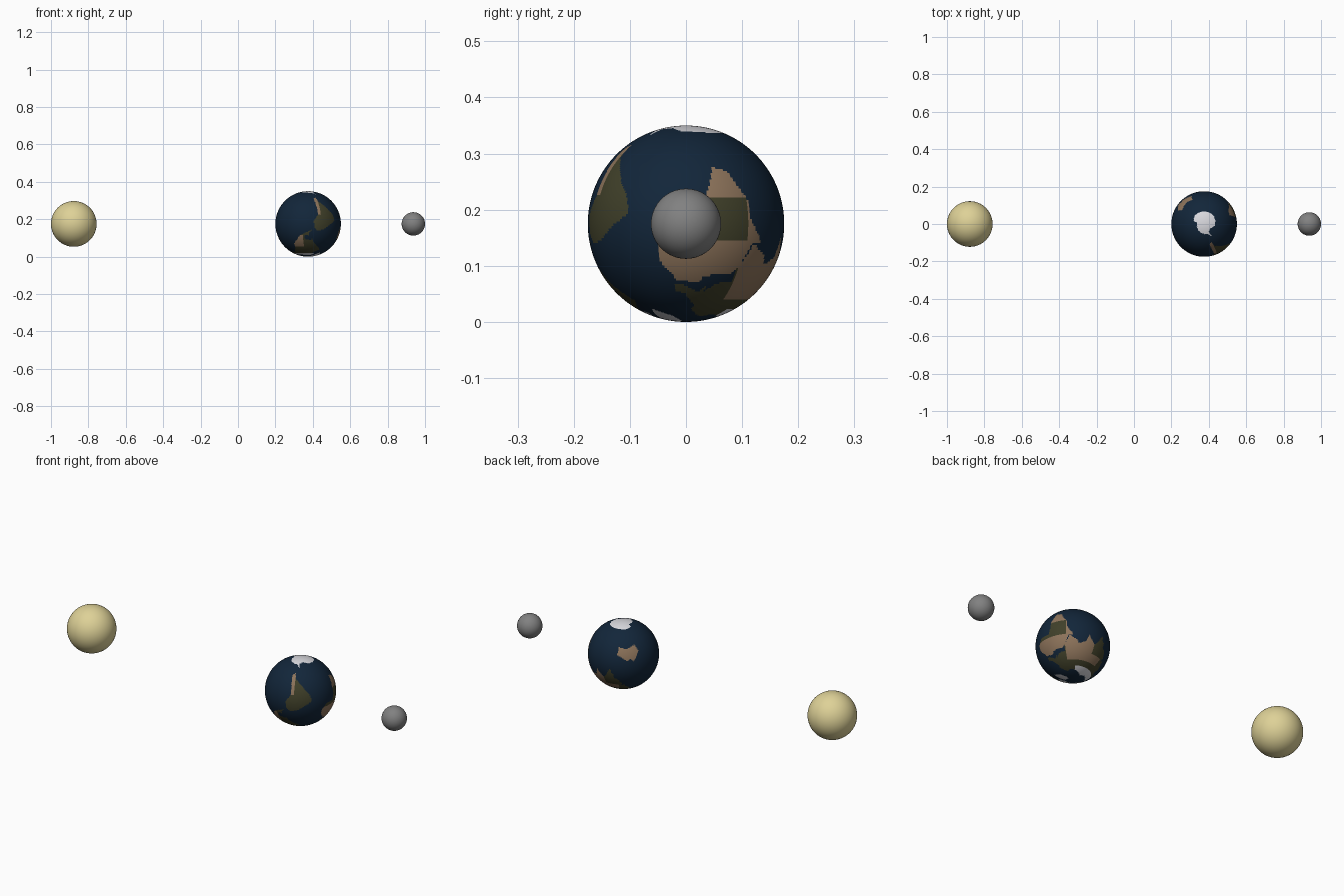
import bpy, bmesh, math

if "Cube" in bpy.data.objects:
    bpy.data.objects.remove(bpy.data.objects["Cube"])


def material(name, rgb):
    m = bpy.data.materials.new(name)
    m.diffuse_color = (*rgb, 1)
    m.use_nodes = True
    m.node_tree.nodes["Principled BSDF"].inputs["Base Color"].default_value = m.diffuse_color
    return m


def ball(name, x, radius, mats, segs, rule=None):
    bm = bmesh.new()
    bmesh.ops.create_uvsphere(bm, u_segments=segs, v_segments=segs // 2, radius=radius)
    for f in bm.faces:
        f.smooth = True
        if rule:
            f.material_index = rule(f.calc_center_median().normalized())
    me = bpy.data.meshes.new(name)
    bm.to_mesh(me)
    bm.free()
    for m in mats:
        me.materials.append(m)
    ob = bpy.data.objects.new(name, me)
    ob.location = (x, 0, 0.175)
    bpy.context.collection.objects.link(ob)


# Coarse coastlines as (longitude, latitude) outlines
africa = [(-6, 35), (10, 37), (11, 33), (20, 31), (32, 31), (36, 26), (43, 12), (51, 11),
          (41, -3), (40, -15), (35, -22), (30, -32), (19, -35), (13, -18), (12, -5),
          (9, 4), (-7, 4), (-17, 14), (-16, 24)]
eurasia = [(-9, 37), (-9, 43), (-1, 45), (4, 52), (9, 56), (6, 60), (14, 67), (26, 71),
           (42, 67), (60, 69), (75, 72), (103, 77), (130, 72), (160, 70), (180, 68),
           (178, 63), (162, 59), (157, 52), (155, 59), (138, 54), (140, 48), (128, 40),
           (127, 35), (121, 39), (122, 31), (114, 22), (108, 20), (109, 12), (104, 10),
           (103, 2), (98, 9), (95, 16), (89, 22), (80, 14), (77, 8), (72, 20), (60, 25),
           (57, 19), (45, 12), (35, 28), (35, 36), (27, 37), (22, 38), (14, 44), (16, 39),
           (9, 44), (0, 39)]
north_america = [(-166, 66), (-156, 71), (-128, 70), (-95, 73), (-80, 73), (-64, 65),
                 (-78, 62), (-56, 52), (-66, 44), (-75, 37), (-81, 30), (-81, 25), (-84, 30),
                 (-97, 27), (-96, 19), (-88, 21), (-88, 16), (-83, 10), (-78, 8), (-92, 14),
                 (-105, 20), (-113, 29), (-122, 36), (-125, 48), (-140, 60), (-162, 56)]
south_america = [(-78, 8), (-72, 12), (-60, 9), (-51, 3), (-36, -6), (-39, -17), (-48, -27),
                 (-57, -37), (-65, -43), (-68, -54), (-75, -50), (-72, -30), (-71, -18),
                 (-80, -5)]
australia = [(114, -22), (122, -18), (131, -12), (137, -16), (142, -11), (153, -27),
             (148, -38), (138, -34), (130, -32), (116, -35)]
greenland = [(-70, 78), (-52, 66), (-44, 60), (-22, 70), (-15, 81), (-40, 83)]
antarctica = [(-180, -78), (-150, -76), (-100, -73), (-70, -71), (-58, -64), (-60, -74),
              (-35, -77), (-10, -71), (50, -67), (90, -67), (135, -67), (165, -71),
              (168, -78), (180, -78), (180, -90), (-180, -90)]


def inside(lon, lat, poly):
    hit = False
    for (ax, ay), (bx, by) in zip(poly, poly[1:] + poly[:1]):
        if (ay > lat) != (by > lat) and lon < ax + (lat - ay) * (bx - ax) / (by - ay):
            hit = not hit
    return hit


OCEAN, GREEN, DESERT, ICE = range(4)


def earth_rule(n):
    # The map is flipped: the south pole is at the top
    lat = -math.degrees(math.asin(max(-1, min(1, n.z))))
    lon = math.degrees(math.atan2(n.y, n.x))
    if lat < -60:
        return ICE if inside(lon, lat, antarctica) else OCEAN
    if inside(lon, lat, africa):
        return GREEN if -16 < lat < 10 and lon < 39 else DESERT
    if inside(lon, lat, eurasia):
        if lat > 60 and lon > 58:
            return ICE
        dry = lat < 50 and 36 < lon < 116 and not (lon > 89 and lat < 37)
        return DESERT if dry else GREEN
    if inside(lon, lat, south_america):
        return DESERT if lon < -66 and lat < -17 else GREEN
    if inside(lon, lat, north_america):
        if lat > 62:
            return ICE
        return DESERT if lon < -100 and 20 < lat < 44 else GREEN
    if inside(lon, lat, australia):
        return DESERT
    return ICE if inside(lon, lat, greenland) else OCEAN


yellow = material("pale yellow", (0.73, 0.64, 0.31))
grey = material("moon grey", (0.22, 0.22, 0.22))
earth_mats = [material("ocean blue", (0.006, 0.019, 0.042)),
              material("land green", (0.052, 0.052, 0.023)),
              material("desert tan", (0.27, 0.175, 0.105)),
              material("ice white", (0.70, 0.70, 0.74))]

ball("sun", -0.878, 0.122, [yellow], 64)
ball("earth", 0.375, 0.175, earth_mats, 256, earth_rule)
ball("moon", 0.9375, 0.0625, [grey], 64)
